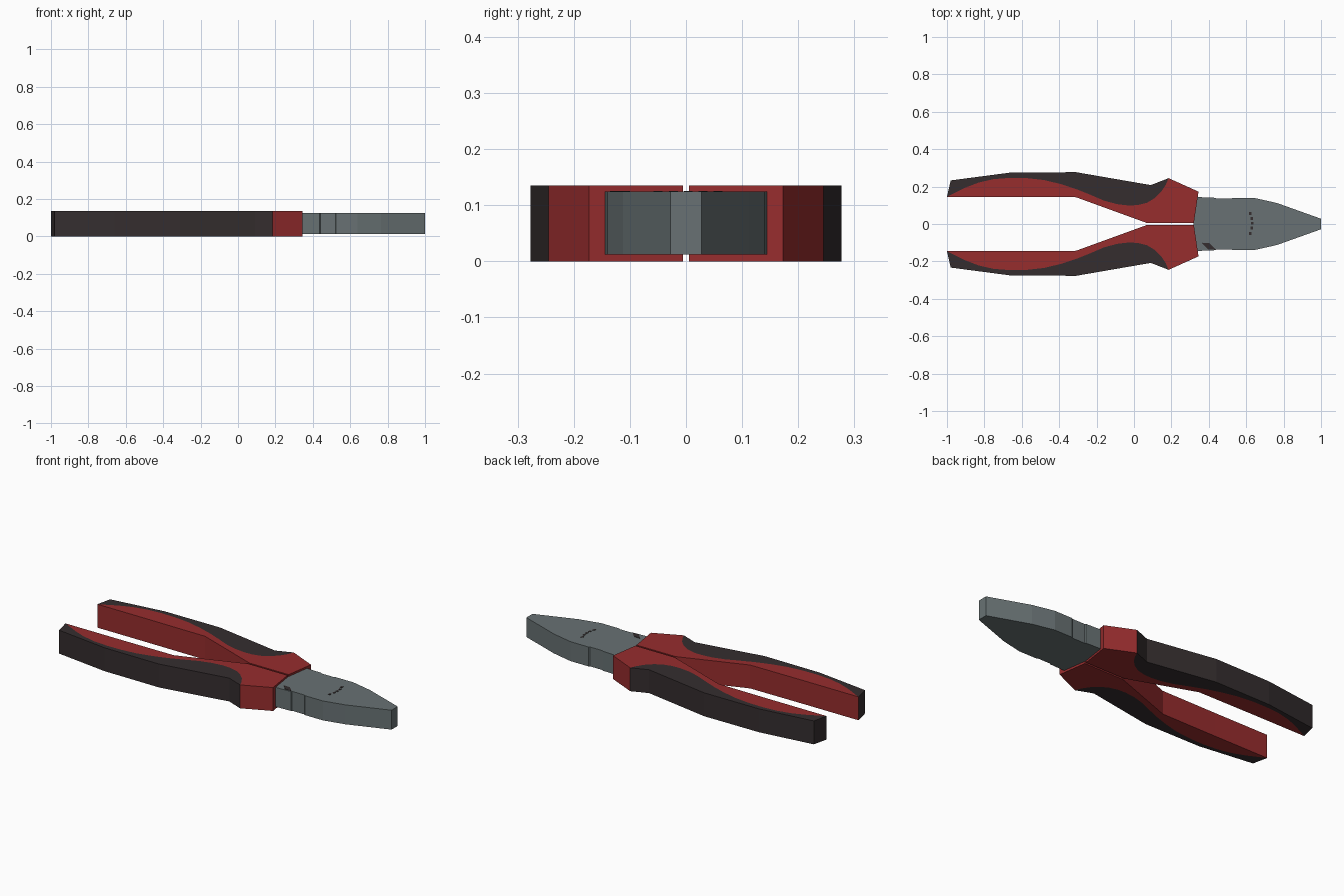
import bpy, bmesh

if "Cube" in bpy.data.objects:
    bpy.data.objects.remove(bpy.data.objects["Cube"])


def material(name, rgb):
    m = bpy.data.materials.new(name)
    m.diffuse_color = (*rgb, 1)
    m.use_nodes = True
    m.node_tree.nodes["Principled BSDF"].inputs["Base Color"].default_value = m.diffuse_color
    return m


RED = material("red grip", (0.31, 0.026, 0.027))
DARK = material("dark rubber", (0.035, 0.027, 0.028))
STEEL = material("grey steel", (0.138, 0.167, 0.172))


def prism(name, outlines, z0, z1, mats, flip=1):
    """Extrude neighbouring outlines in z; shared edges get no inner wall."""
    bm = bmesh.new()
    verts = {}

    def vert(p, z):
        key = (p[0], p[1] * flip, z)
        if key not in verts:
            verts[key] = bm.verts.new(key)
        return verts[key]

    edges = [{frozenset((o[i - 1], o[i])) for i in range(len(o))} for o in outlines]
    for k, o in enumerate(outlines):
        for z in (z0, z1):
            bm.faces.new([vert(p, z) for p in o]).material_index = k
        for i in range(len(o)):
            a, b = o[i - 1], o[i]
            if sum(frozenset((a, b)) in e for e in edges) == 1:
                f = bm.faces.new([vert(a, z0), vert(b, z0), vert(b, z1), vert(a, z1)])
                f.material_index = k
    bmesh.ops.recalc_face_normals(bm, faces=bm.faces)
    big = [f for f in bm.faces if len(f.verts) > 4]
    bmesh.ops.triangulate(bm, faces=big)
    me = bpy.data.meshes.new(name)
    bm.to_mesh(me)
    bm.free()
    for m in mats:
        me.materials.append(m)
    ob = bpy.data.objects.new(name, me)
    bpy.context.collection.objects.link(ob)
    return ob


# Handles: red inner grip and dark outer grip meeting along a wavy line
wave = [(-1, .145), (-.96, .165), (-.9, .195), (-.83, .222), (-.75, .24), (-.66, .247),
        (-.57, .245), (-.48, .235), (-.39, .213), (-.31, .187), (-.23, .155), (-.16, .125),
        (-.09, .106), (-.03, .099), (.02, .101), (.07, .114), (.11, .138), (.145, .172),
        (.17, .21), (.185, .245)]
outer = [(.09, .208), (-.31, .277), (-.66, .275), (-.98, .233)]
inner = [(.345, .173), (.32, .005), (.07, .005), (-.31, .143), (-.66, .145)]
for name, flip in (("left_handle", 1), ("right_handle", -1)):
    prism(name, [wave + inner, wave + outer], 0, .135, [RED, DARK], flip)

# Jaws: one flat steel head with a shallow waist behind the gripping part
half = [(.318, .005), (.339, .144), (.435, .14), (.44, .135), (.52, .135), (.525, .14),
        (.64, .14), (.765, .112), (1, .028)]
prism("jaws", [half + [(x, -y) for x, y in reversed(half)]], .012, .124, [STEEL])

# Worn marks on top of the jaws
prism("edge_mark", [[(.362, -.1), (.405, -.103), (.435, -.135), (.395, -.135)]],
      .122, .1255, [DARK])
for i, (x, y) in enumerate([(.622, .057), (.63, .03), (.632, .004), (.63, -.022), (.622, -.05)]):
    prism("pivot_mark_%d" % i, [[(x - .006, y - .008), (x + .006, y - .008),
                                 (x + .006, y + .008), (x - .006, y + .008)]],
          .122, .1255, [DARK])
